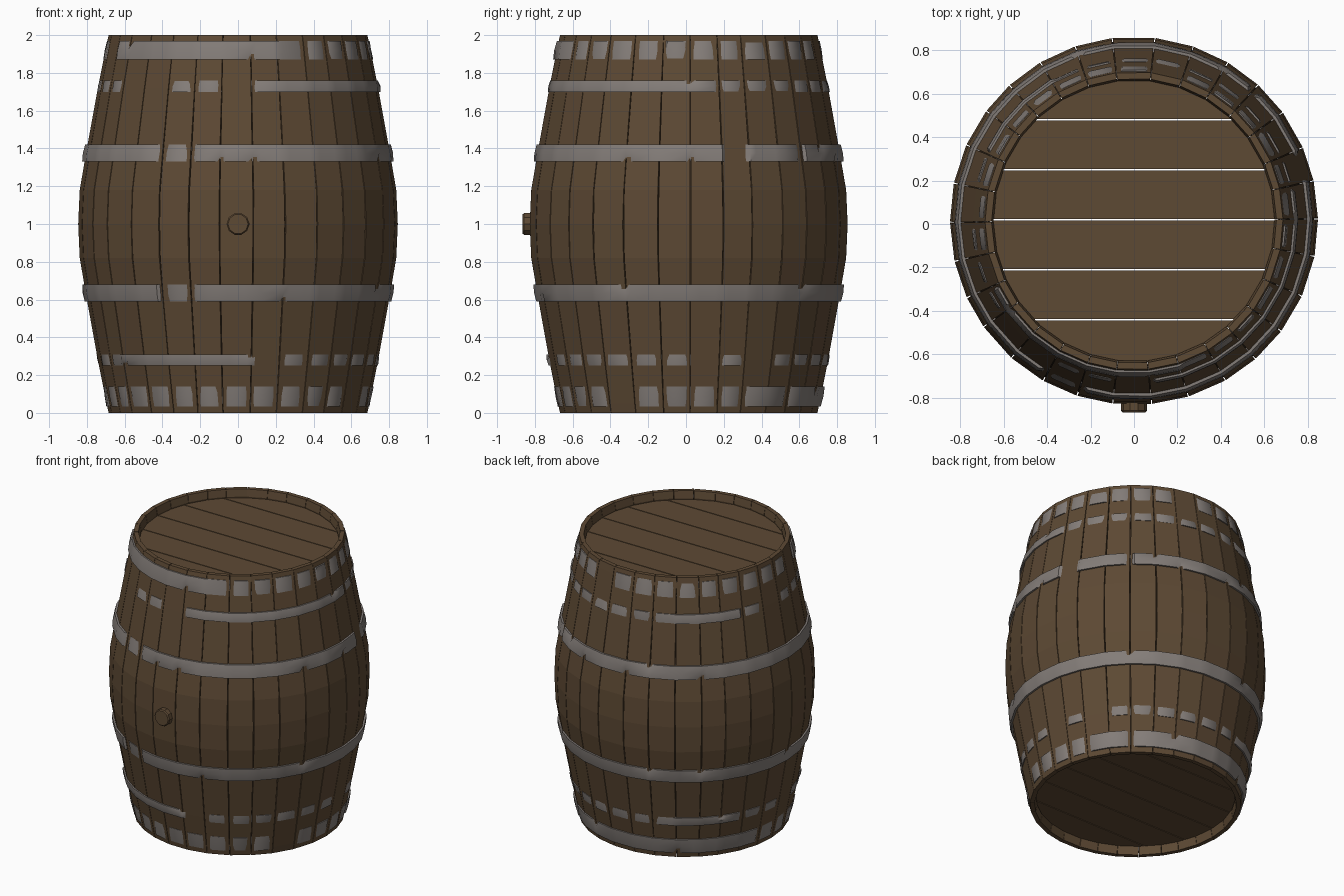
import bpy, bmesh, random
from math import sin, cos, asin, pi, radians, degrees

if "Cube" in bpy.data.objects:
    bpy.data.objects.remove(bpy.data.objects["Cube"], do_unlink=True)
random.seed(4)
CY = 0.015      # barrel axis in y; the bung sticks out at the front
STAVES = 30


def material(name, rgb):
    m = bpy.data.materials.new(name)
    m.use_nodes = True
    m.diffuse_color = (*rgb, 1)
    bsdf = m.node_tree.nodes["Principled BSDF"]
    bsdf.inputs["Base Color"].default_value = (*rgb, 1)
    bsdf.inputs["Roughness"].default_value = 0.8
    return m


WOOD = material("brown wood", (0.11, 0.067, 0.034))
DARK = material("dark seam", (0.025, 0.015, 0.008))
IRON = material("grey iron", (0.23, 0.205, 0.19))

# Barrel profile: height, outer radius, wall thickness (lower half, then mirrored)
HALF = [(0, 0.685, 0.03), (0.05, 0.696, 0.05), (0.28, 0.742, 0.05),
        (0.6, 0.8, 0.05), (0.82, 0.838, 0.05), (1, 0.846, 0.05)]
PROFILE = HALF + [(2 - z, r, t) for z, r, t in reversed(HALF[:-1])]


def radius(z):
    for (z0, r0, _), (z1, r1, _) in zip(PROFILE, PROFILE[1:]):
        if z <= z1:
            return r0 + (r1 - r0) * (z - z0) / (z1 - z0)
    return PROFILE[-1][1]


def polar(a, r, z):
    """Angle 0 faces the front and grows towards +x."""
    return (r * sin(a), CY - r * cos(a), z)


def finish(bm, name, mat):
    bmesh.ops.recalc_face_normals(bm, faces=bm.faces)
    me = bpy.data.meshes.new(name)
    bm.to_mesh(me)
    bm.free()
    me.materials.append(mat)
    ob = bpy.data.objects.new(name, me)
    bpy.context.collection.objects.link(ob)
    return ob


def skin(bm, rings, closed):
    """Bridge equal rings of points; close the loop or cap both ends."""
    rows = [[bm.verts.new(p) for p in ring] for ring in rings]
    n = len(rows[0])
    for i in range(len(rows) if closed else len(rows) - 1):
        a, b = rows[i], rows[(i + 1) % len(rows)]
        for j in range(n):
            k = (j + 1) % n
            bm.faces.new((a[j], a[k], b[k], b[j]))
    if not closed:
        bm.faces.new(rows[0])
        bm.faces.new(rows[-1])


# Staves of slightly uneven width
step = 2 * pi / STAVES
seams = [(i + 0.5) * step + radians(random.uniform(-1, 1)) for i in range(STAVES)]
spans = [(seams[i], seams[i + 1] if i + 1 < STAVES else seams[0] + 2 * pi)
         for i in range(STAVES)]
bm = bmesh.new()
for a0, a1 in spans:
    rings = []
    for z, r, t in PROFILE:
        g = (0.0025 + 0.002 * (1 - abs(z - 1))) * random.uniform(0.5, 1.1)
        rings.append([polar(a0 + g, r, z), polar(a1 - g, r, z),
                      polar(a1 - g, r - t, z), polar(a0 + g, r - t, z)])
    skin(bm, rings, False)
finish(bm, "staves", WOOD)

# Dark lining buried in the wall, seen only through the seams
bm = bmesh.new()
for a0, a1 in spans:
    rows = [[bm.verts.new(polar(a, r - 0.018, min(max(z, 0.02), 1.98)))
             for a in (a0, a1)] for z, r, t in PROFILE]
    for p, q in zip(rows, rows[1:]):
        bm.faces.new((p[0], p[1], q[1], q[0]))
finish(bm, "seam_lining", DARK)


# Hoops: solid over the given arcs, elsewhere showing as patches between seams
def hoop(name, z0, z1, arcs, lift, notch):
    def solid(a):
        d = degrees(a) % 360
        return any((d - s) % 360 <= e - s for s, e in arcs)

    heights = (z0, (z0 + z1) / 2, z1)
    bm = bmesh.new()
    rings = []

    def section(a, offs, scale):
        outer = [polar(a, radius(z) * scale + o, z) for z, o in zip(heights, offs)]
        inner = [polar(a, radius(z) - 0.03, z) for z in (z1, z0)]
        rings.append(outer + inner)

    for a0, a1 in spans:
        mid, h = (a0 + a1) / 2, (a1 - a0) / 2
        # seam point
        if solid(a0):
            offs = [lift, lift + 0.004, lift]
            if random.random() < notch:
                offs[random.choice((0, 2))] = -0.02
        else:
            offs = [-0.014] * 3
        section(a0, offs, 1)
        # two points on the flat of the stave
        full = solid(mid)
        hide = not full and random.random() < 0.12
        skew = random.uniform(-0.005, 0.005)
        for s in (-1, 1):
            f = h * random.uniform(0.45, 0.7)
            if full:
                offs = [lift, lift + 0.004, lift]
            elif hide:
                offs = [-0.012] * 3
            else:
                offs = [0.004 + skew, 0.006, 0.004 - skew]
            section(mid + s * f, offs, cos(h) / cos(f))
    skin(bm, rings, True)
    ob = finish(bm, name, IRON)
    bpy.ops.object.select_all(action="DESELECT")
    ob.select_set(True)
    bpy.context.view_layer.objects.active = ob
    bpy.ops.object.shade_smooth_by_angle(angle=radians(45))


hoop("top_hoop", 1.87, 1.97, [(-65, 22)], 0.01, 0.3)
hoop("upper_thin_hoop", 1.7, 1.76, [(10, 97), (208, 240)], 0.01, 0.2)
hoop("upper_wide_hoop", 1.33, 1.42, [(-14, 104), (112, 132), (138, 330)], 0.013, 0.2)
hoop("lower_wide_hoop", 0.59, 0.68, [(-14, 134), (137, 330)], 0.013, 0.2)
hoop("lower_thin_hoop", 0.25, 0.31, [(-55, 8), (208, 240)], 0.01, 0.2)
hoop("bottom_hoop", 0.035, 0.14, [(117, 134), (139, 255)], 0.01, 0.3)


# Plank lids set in from both rims
def lid(name, z0, z1, rad=0.652, width=0.23, gap=0.006):
    bm = bmesh.new()
    for i in range(-3, 3):
        lo = max(i * width + 0.005 + gap / 2, -rad)
        hi = min((i + 1) * width + 0.005 - gap / 2, rad)
        t0, t1 = asin(lo / rad), asin(hi / rad)
        right = [(rad * cos(t), rad * sin(t))
                 for t in (t0 + (t1 - t0) * k / 8 for k in range(9))]
        left = [(-x, y) for x, y in reversed(right)]
        outline = [(x, y + CY) for x, y in right + left if True]
        skin(bm, [[(x, y, z) for x, y in outline] for z in (z0, z1)], False)
    bmesh.ops.remove_doubles(bm, verts=bm.verts, dist=0.0005)
    finish(bm, name, WOOD)


lid("top_lid", 1.9, 1.94)
lid("bottom_lid", 0.06, 0.1)

# Bung on the front, with a slightly chamfered end
bm = bmesh.new()
skin(bm, [[(r * cos(k * pi / 5), y, 1 + r * sin(k * pi / 5)) for k in range(10)]
          for r, y in ((0.06, -0.8), (0.06, -0.858), (0.053, -0.866))], False)
finish(bm, "bung", WOOD)
